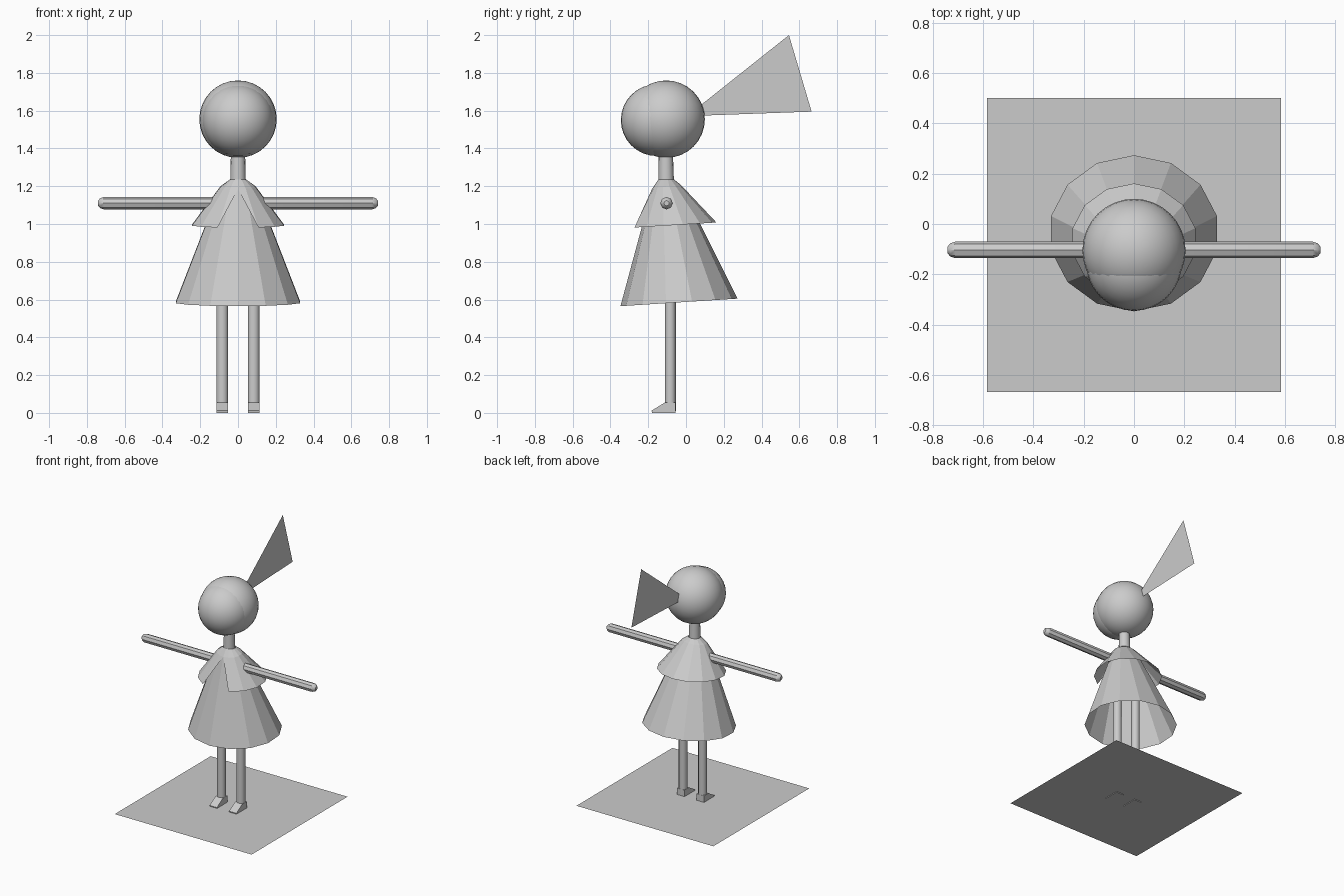
import bpy, bmesh
from math import sin, cos, pi, radians

if "Cube" in bpy.data.objects:
    bpy.data.objects.remove(bpy.data.objects["Cube"])

grey = bpy.data.materials.new("plain grey")
grey.use_nodes = True
colour = (0.6, 0.6, 0.6, 1)
grey.diffuse_color = colour
grey.node_tree.nodes["Principled BSDF"].inputs["Base Color"].default_value = colour


def finish(name, bm, smooth=None):
    """Turn a bmesh into a named object, optionally smooth up to an angle."""
    bmesh.ops.recalc_face_normals(bm, faces=bm.faces)
    mesh = bpy.data.meshes.new(name)
    bm.to_mesh(mesh)
    bm.free()
    mesh.materials.append(grey)
    ob = bpy.data.objects.new(name, mesh)
    bpy.context.collection.objects.link(ob)
    if smooth:
        bpy.ops.object.select_all(action="DESELECT")
        ob.select_set(True)
        bpy.context.view_layer.objects.active = ob
        bpy.ops.object.shade_smooth_by_angle(angle=radians(smooth))
    return ob


def ring(cy, rx, ry, z_front, z_back, n=14, cx=0):
    """Tilted ellipse of points, starting at the front."""
    pts = []
    for i in range(n):
        a = 2 * pi * i / n
        t = (1 - cos(a)) / 2
        pts.append((cx + rx * sin(a), cy - ry * cos(a), z_front + (z_back - z_front) * t))
    return pts


def loft(name, rings, caps=False, smooth=None, notch=False):
    """Skin a stack of rings; notch opens the front of the last strip."""
    bm = bmesh.new()
    loops = [[bm.verts.new(p) for p in r] for r in rings]
    n = len(loops[0])
    for k, (lo, hi) in enumerate(zip(loops, loops[1:])):
        for i in range(n):
            j = (i + 1) % n
            corners = [lo[i], lo[j], hi[j], hi[i]]
            if notch and k == len(loops) - 2 and 0 in (i, j):
                corners.remove(hi[0])
            bm.faces.new(corners)
    if notch:
        bm.verts.remove(loops[-1][0])
    if caps:
        bm.faces.new(loops[0])
        bm.faces.new(loops[-1])
    return finish(name, bm, smooth)


def sheet(name, pts):
    bm = bmesh.new()
    bm.faces.new([bm.verts.new(p) for p in pts])
    return finish(name, bm)


def ball(name, centre, radius):
    bm = bmesh.new()
    bmesh.ops.create_uvsphere(bm, u_segments=32, v_segments=16, radius=radius)
    bmesh.ops.translate(bm, verts=bm.verts, vec=centre)
    return finish(name, bm, 60)


# Head: hair ball with the face ball pushed forward
ball("hair", (0, -0.105, 1.555), 0.205)
ball("face", (0, -0.155, 1.55), 0.19)

# Flat ponytail fin
sheet("ponytail", [(0, 0.06, 1.615), (0, 0.545, 2.0), (0, 0.665, 1.595), (0, 0.06, 1.573)])

# Neck
loft("neck", [ring(-0.105, 0.042, 0.042, 1.2, 1.2, 16),
              ring(-0.107, 0.037, 0.037, 1.4, 1.4, 16)], caps=True, smooth=40)

# Dress and the cape that opens at the front
collar = ring(-0.105, 0.045, 0.042, 1.235, 1.235)
shoulder = ring(-0.105, 0.095, 0.075, 1.185, 1.21)
loft("cape", [collar, shoulder, ring(-0.067, 0.25, 0.228, 0.98, 1.008)], notch=True)
loft("dress", [shoulder, ring(-0.037, 0.338, 0.31, 0.565, 0.605)])

for side, s in (("left", 1), ("right", -1)):
    # Arm: a straight eight-sided rod with a rounded tip
    rings = []
    for x, r in ((0, 0.033), (0.71, 0.033), (0.73, 0.026), (0.74, 0.014)):
        rings.append([(s * x, -0.103 + r * cos(a), 1.11 + r * sin(a))
                      for a in (2 * pi * i / 8 for i in range(8))])
    loft(side + "_arm", rings, caps=True, smooth=40)

    # Leg
    loft(side + "_leg", [ring(-0.083, 0.031, 0.029, z, z, 12, s * 0.083)
                         for z in (0.01, 1.0)], caps=True, smooth=40)

    # Foot: wedge profile swept across its width
    profile = [(-0.056, 0), (-0.18, 0), (-0.182, 0.012), (-0.112, 0.055), (-0.056, 0.055)]
    loft(side + "_foot", [[(s * 0.083 + dx, y, z) for y, z in profile]
                          for dx in (-0.031, 0.031)], caps=True)

# Thin square base
base = sheet("base_sheet", [(-0.583, -0.667, 0.005), (0.583, -0.667, 0.005),
                            (0.583, 0.5, 0.005), (-0.583, 0.5, 0.005)])
